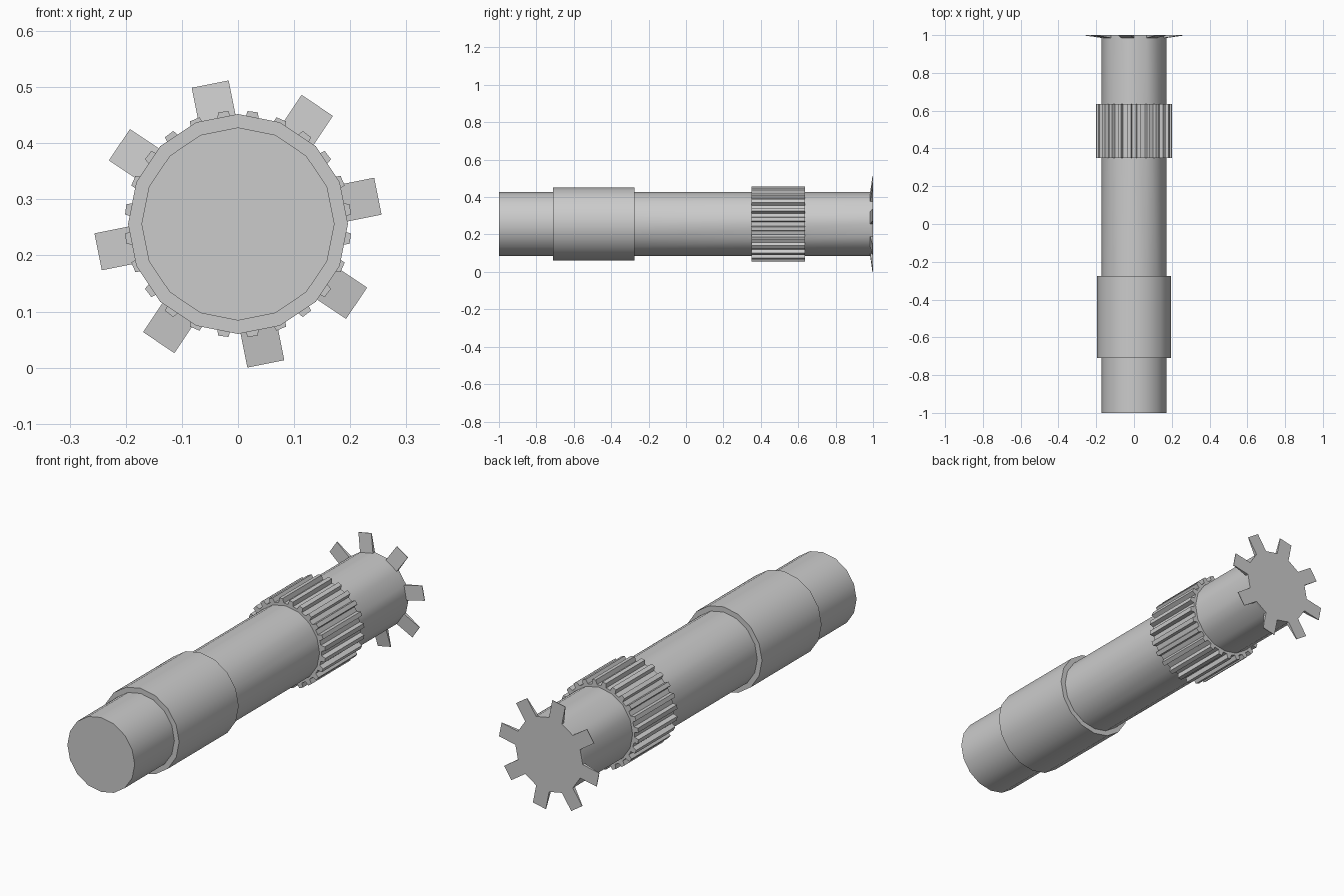
import bpy, bmesh
from math import sin, cos, radians
from mathutils import Vector

if "Cube" in bpy.data.objects:
    bpy.data.objects.remove(bpy.data.objects["Cube"])

CZ = 0.256          # axis height
SIDES = 16


def finish(bm, name):
    bmesh.ops.recalc_face_normals(bm, faces=bm.faces[:])
    mesh = bpy.data.meshes.new(name)
    bm.to_mesh(mesh)
    bm.free()
    obj = bpy.data.objects.new(name, mesh)
    bpy.context.collection.objects.link(obj)
    bpy.ops.object.select_all(action='DESELECT')
    obj.select_set(True)
    bpy.context.view_layer.objects.active = obj
    bpy.ops.object.shade_smooth_by_angle(angle=radians(30))
    return obj


def ring(bm, y, polar):
    return [bm.verts.new((r * cos(a), y, CZ + r * sin(a))) for r, a in polar]


def bridge(bm, a, b):
    n = len(a)
    return [bm.faces.new((a[i], a[(i + 1) % n], b[(i + 1) % n], b[i])) for i in range(n)]


# Stepped shaft with the thicker collar; the last band carries the end tabs
R, COLLAR = 0.172, 0.196
profile = [(-1, R), (-0.71, R), (-0.71, COLLAR), (-0.275, COLLAR),
           (-0.275, R), (0.985, R), (1.0, R)]
bm = bmesh.new()
rings = [ring(bm, y, [(r, radians(360 / SIDES * i)) for i in range(SIDES)]) for y, r in profile]
bm.faces.new(rings[0])
bm.faces.new(rings[-1])
bands = [bridge(bm, a, b) for a, b in zip(rings, rings[1:])]

# Eight thin tabs pulled out of every second face of the end band
for i in range(0, SIDES, 2):
    a = radians(360 / SIDES * (i + 0.5))
    out = bmesh.ops.extrude_discrete_faces(bm, faces=[bands[-1][i]])['faces'][0]
    for v in out.verts:
        v.co += Vector((cos(a), 0, sin(a))) * 0.0855
        v.co.y = max(v.co.y, 0.997)
finish(bm, "shaft")

# Splined ring with 24 trapezoid teeth
TEETH, ROOT, TIP = 24, 0.182, 0.202
outline = []
for t in range(TEETH):
    c = 360 / TEETH * (t + 0.5)
    outline += [(r, radians(c + d)) for r, d in
                ((ROOT, -4.2), (TIP, -2.7), (TIP, 2.7), (ROOT, 4.2))]
inner = [(0.167, a) for r, a in outline]
bm = bmesh.new()
loops = [ring(bm, 0.35, inner), ring(bm, 0.35, outline),
         ring(bm, 0.635, outline), ring(bm, 0.635, inner)]
for a, b in zip(loops, loops[1:]):
    bridge(bm, a, b)
finish(bm, "splined_ring")
